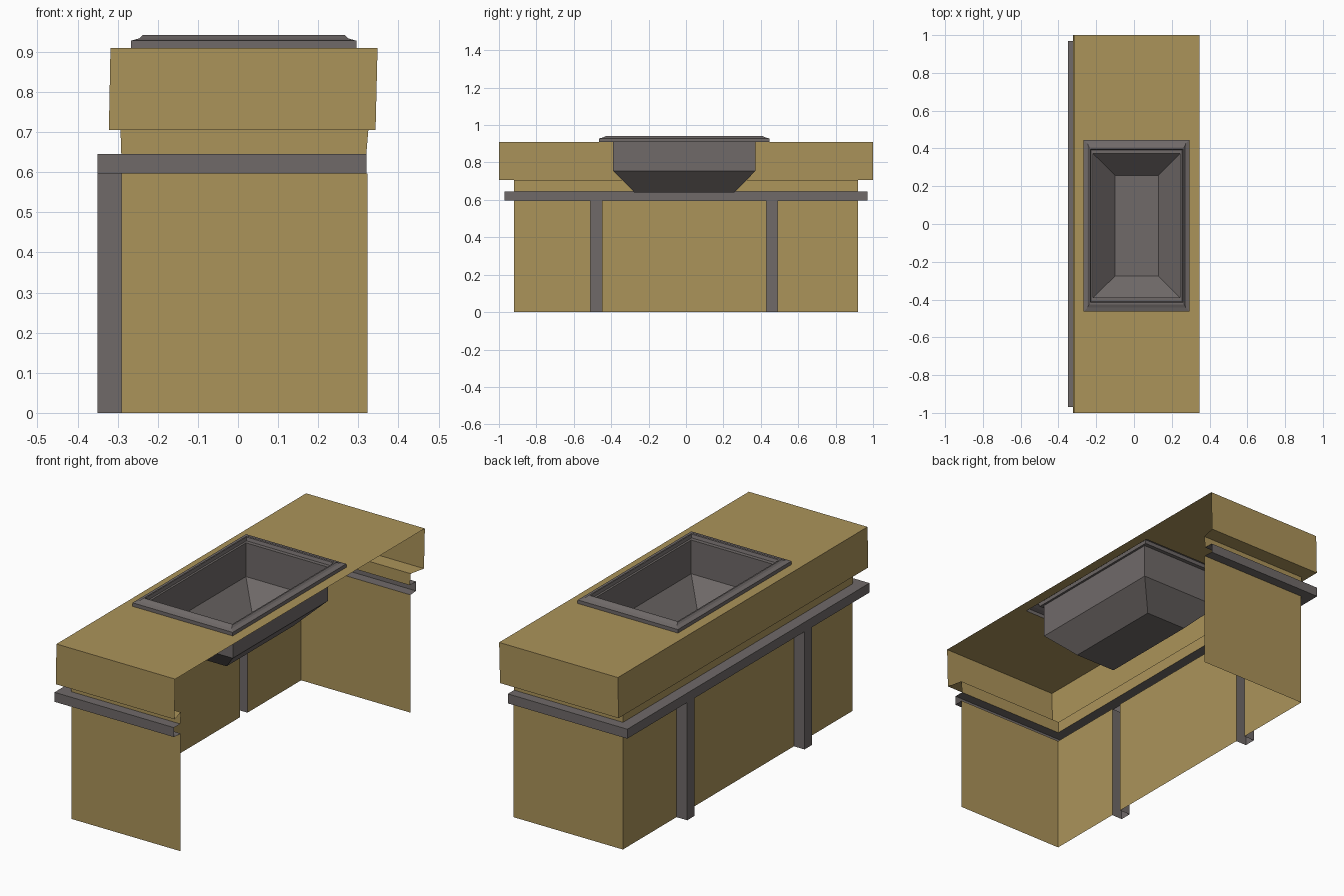
import bpy

if "Cube" in bpy.data.objects:
    bpy.data.objects.remove(bpy.data.objects["Cube"])


def material(name, rgb):
    m = bpy.data.materials.new(name)
    m.diffuse_color = (*rgb, 1)
    m.use_nodes = True
    m.node_tree.nodes["Principled BSDF"].inputs["Base Color"].default_value = m.diffuse_color
    return m


WOOD = material("tan wood", (0.41, 0.295, 0.102))
METAL = material("warm grey metal", (0.162, 0.144, 0.141))


def make(name, verts, faces, mat):
    me = bpy.data.meshes.new(name)
    me.from_pydata(verts, [], faces)
    me.materials.append(mat)
    me.update()
    ob = bpy.data.objects.new(name, me)
    bpy.context.collection.objects.link(ob)
    return ob


def sweep(name, rows, mat, skip=lambda band, seg: False, cap=False):
    """Skin consecutive rows of points with quads."""
    n = len(rows[0])
    verts = [p for r in rows for p in r]
    segs = n if cap else n - 1
    faces = [(i * n + j, i * n + (j + 1) % n, (i + 1) * n + (j + 1) % n, (i + 1) * n + j)
             for i in range(len(rows) - 1) for j in range(segs) if not skip(i, j)]
    if cap:
        faces.append(tuple(range(len(verts) - n, len(verts))))
    return make(name, verts, faces, mat)


POSTS = [(-0.51, -0.45), (0.43, 0.49)]
BREAKS = [y for p in POSTS for y in p]


def u_row(back, half_y, front, z):
    """U-shaped outline, open to +x, with breaks on the back where posts stand."""
    return ([(front, -half_y, z), (back, -half_y, z)]
            + [(back, y, z) for y in BREAKS]
            + [(back, half_y, z), (front, half_y, z)])


def rect(cx, cy, hx, hy, z):
    return [(cx - hx, cy - hy, z), (cx + hx, cy - hy, z),
            (cx + hx, cy + hy, z), (cx - hx, cy + hy, z)]


def at_post(seg):
    return seg in (2, 4)


# Counter apron, ledge and neck
sweep("counter_apron", [u_row(-0.318, 1.0, 0.348, 0.91), u_row(-0.322, 1.0, 0.343, 0.705),
                        u_row(-0.293, 0.92, 0.325, 0.705), u_row(-0.291, 0.92, 0.32, 0.645)], WOOD)

# Projecting channel rail, open underneath only where posts join
sweep("rail", [u_row(-0.291, 0.92, 0.32, 0.645), u_row(-0.35, 0.97, 0.32, 0.645),
               u_row(-0.35, 0.97, 0.32, 0.597), u_row(-0.29, 0.92, 0.323, 0.597)], METAL,
      skip=lambda b, s: b == 2 and at_post(s))

# Lower panels with gaps for the posts
sweep("lower_panels", [u_row(-0.29, 0.92, 0.323, 0.597), u_row(-0.29, 0.92, 0.323, 0)], WOOD,
      skip=lambda b, s: at_post(s))

# Channel posts on the back
for k, (y0, y1) in enumerate(POSTS):
    sweep(f"back_post_{k + 1}",
          [[(-0.29, y0, z), (-0.35, y0, z), (-0.35, y1, z), (-0.29, y1, z)] for z in (0.597, 0)], METAL)

# Countertop sheet with the sink opening
CX, CY = 0.014, -0.009
outer = rect(0.015, 0, 0.333, 1.0, 0.91)
hole = rect(CX, CY, 0.281, 0.455, 0.91)
make("countertop", outer + hole, [(j, (j + 1) % 4, (j + 1) % 4 + 4, j + 4) for j in range(4)], WOOD)

# Sink: raised rim, straight walls, tapered bowl
SINK = [(0.281, 0.455, 0.91), (0.281, 0.455, 0.928), (0.26, 0.434, 0.934), (0.252, 0.416, 0.942),
        (0.245, 0.406, 0.942), (0.241, 0.401, 0.926), (0.23, 0.381, 0.926),
        (0.23, 0.381, 0.755), (0.115, 0.267, 0.64)]
sweep("sink", [rect(CX, CY, *r) for r in SINK], METAL, cap=True)
